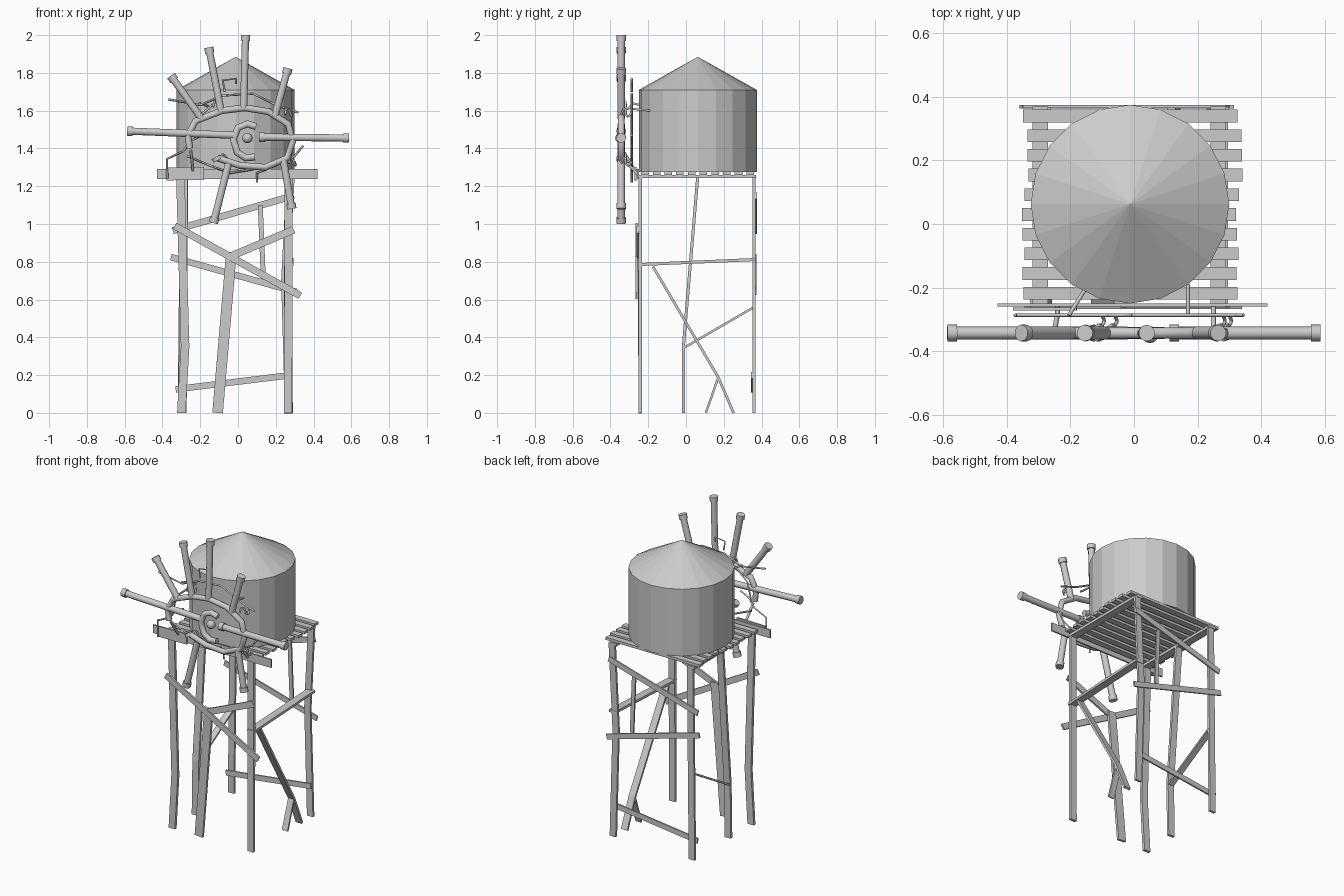
import bpy, bmesh, math, random
from mathutils import Vector

random.seed(4)
X, Y, Z = Vector((1, 0, 0)), Vector((0, 1, 0)), Vector((0, 0, 1))


def finish(name, bm):
    bmesh.ops.recalc_face_normals(bm, faces=bm.faces)
    me = bpy.data.meshes.new(name)
    bm.to_mesh(me)
    bm.free()
    ob = bpy.data.objects.new(name, me)
    bpy.context.collection.objects.link(ob)
    return ob


def board(name, pts, width, thick, side=False):
    """Flat board along a polyline; side boards lie with their width along x."""
    pts = [Vector(p) for p in pts]
    d = (pts[-1] - pts[0]).normalized()
    w = X if side else Y.cross(d).normalized()
    t = w.cross(d).normalized()
    bm = bmesh.new()
    rings = [[bm.verts.new(p + w * a * width / 2 + t * b * thick / 2)
              for a, b in ((-1, -1), (1, -1), (1, 1), (-1, 1))] for p in pts]
    for r, s in zip(rings, rings[1:]):
        for i in range(4):
            j = (i + 1) % 4
            bm.faces.new((r[i], r[j], s[j], s[i]))
    bm.faces.new(rings[0])
    bm.faces.new(rings[-1])
    return finish(name, bm)


def box(name, x0, x1, y0, y1, z0, z1):
    bm = bmesh.new()
    bmesh.ops.create_cube(bm, size=1)
    for v in bm.verts:
        v.co = ((x0 + x1) / 2 + v.co.x * (x1 - x0), (y0 + y1) / 2 + v.co.y * (y1 - y0),
                (z0 + z1) / 2 + v.co.z * (z1 - z0))
    return finish(name, bm)


def pipe(name, pts, r, res=2, kind='POLY'):
    cu = bpy.data.curves.new(name, 'CURVE')
    cu.dimensions = '3D'
    cu.bevel_depth = r
    cu.bevel_resolution = res
    cu.use_fill_caps = True
    if kind == 'POLY':
        sp = cu.splines.new('POLY')
        sp.points.add(len(pts) - 1)
        for p, c in zip(sp.points, pts):
            p.co = (*c, 1)
    else:
        sp = cu.splines.new('BEZIER')
        sp.resolution_u = 4
        sp.bezier_points.add(len(pts) - 1)
        for p, c in zip(sp.bezier_points, pts):
            p.co = c
            p.handle_left_type = p.handle_right_type = 'AUTO'
    ob = bpy.data.objects.new(name, cu)
    bpy.context.collection.objects.link(ob)
    return ob


def front(pts, y):
    return [(x, y, z) for x, z in pts]


# Tank with conical roof
bm = bmesh.new()
N, cx, cy, R = 20, -0.0125, 0.0625, 0.3125
ring = lambda z: [bm.verts.new((cx + R * math.cos(2 * math.pi * i / N),
                                cy + R * math.sin(2 * math.pi * i / N), z)) for i in range(N)]
lo, hi = ring(1.275), ring(1.71)
tip = bm.verts.new((cx, cy, 1.885))
for i in range(N):
    j = (i + 1) % N
    bm.faces.new((lo[i], lo[j], hi[j], hi[i]))
    bm.faces.new((hi[i], hi[j], tip))
bm.faces.new(lo)
finish("tank", bm)

# Deck planks and the beams under them
for i in range(10):
    y = -0.218 + i * 0.062
    dx = random.uniform(-0.012, 0.012)
    box("deck_plank", -0.342 + dx, 0.332 + dx, y - 0.02, y + 0.02, 1.26, 1.277)
for x in (-0.295, 0.265):
    box("deck_beam", x - 0.025, x + 0.025, -0.25, 0.37, 1.243, 1.26)

# Boards on the front edge of the deck
box("front_board", -0.43, 0.42, -0.26, -0.25, 1.238, 1.292)
board("front_patch", [(-0.38, -0.267, 1.265), (-0.18, -0.267, 1.268)], 0.068, 0.01)

# Legs
board("front_left_leg", front([(-0.3, 0), (-0.28, 0.35), (-0.305, 1.25)], -0.243), 0.045, 0.018)
board("front_right_leg", front([(0.265, 0), (0.268, 1.25)], -0.243), 0.043, 0.018)
board("front_middle_leg", [(-0.108, -0.243, 0), (-0.035, -0.248, 0.85)], 0.056, 0.016)
board("back_left_leg", front([(-0.298, 0), (-0.285, 1.25)], 0.36), 0.043, 0.015)
board("back_right_leg", front([(0.27, 0), (0.25, 0.7), (0.278, 1.25)], 0.36), 0.043, 0.015)
board("left_middle_leg", [(-0.295, -0.014, 0), (-0.29, -0.014, 0.35), (-0.29, 0.062, 1.25)], 0.045, 0.016, True)

# Braces on the front and back faces
board("front_long_brace", [(-0.335, -0.262, 0.99), (0.33, -0.262, 0.62)], 0.038, 0.012)
board("front_short_brace", [(-0.06, -0.256, 0.82), (0.295, -0.256, 0.97)], 0.04, 0.012)
board("back_upper_brace", [(-0.345, 0.37, 0.965), (0.295, 0.37, 1.15)], 0.036, 0.01)
board("back_middle_brace", [(-0.355, 0.369, 0.825), (0.31, 0.369, 0.64)], 0.034, 0.01)
board("back_lower_brace", [(-0.33, 0.35, 0.125), (0.28, 0.35, 0.2)], 0.034, 0.01)
board("back_upright", [(0.118, 0.362, 1.1), (0.134, 0.362, 0.71)], 0.026, 0.01)

# Braces on the side faces
board("right_tie", [(0.27, -0.255, 0.785), (0.27, 0.37, 0.812)], 0.05, 0.016, True)
board("right_diagonal", [(0.265, -0.175, 0.775), (0.265, 0.17, 0.19), (0.265, 0.252, 0)], 0.045, 0.014, True)
board("right_prop", [(0.265, 0.17, 0.185), (0.265, 0.105, 0)], 0.04, 0.012, True)
board("left_brace", [(-0.29, -0.01, 0.345), (-0.29, 0.36, 0.56)], 0.04, 0.012, True)

# Pipe wheel: broken rim, inner hook and hub ball
PY = -0.343
pipe("pipe_rim", front([(-0.255, 1.4), (-0.265, 1.47), (-0.225, 1.545), (-0.085, 1.6), (0.035, 1.615),
                        (0.16, 1.595), (0.265, 1.53), (0.29, 1.44), (0.262, 1.35),
                        (0.145, 1.3), (0.01, 1.31), (-0.11, 1.35)], PY), 0.018)
pipe("pipe_hook", front([(0.095, 1.515), (0.05, 1.53), (0.0, 1.51), (-0.025, 1.45),
                         (-0.005, 1.38), (0.04, 1.35), (0.09, 1.355)], PY), 0.019)
bm = bmesh.new()
bmesh.ops.create_uvsphere(bm, u_segments=12, v_segments=8, radius=0.027)
ball = finish("hub_ball", bm)
ball.location = (0.05, PY - 0.005, 1.455)
bpy.context.view_layer.objects.active = ball
ball.select_set(True)
bpy.ops.object.shade_smooth()

# Spoke pipes with flared end collars
spokes = [((0.04, 2.0), (0.03, 1.615)), ((-0.155, 1.935), (-0.09, 1.6)), ((-0.355, 1.785), (-0.195, 1.56)),
          ((0.265, 1.825), (0.195, 1.57)), ((-0.587, 1.492), (-0.02, 1.47)), ((0.587, 1.455), (0.12, 1.46)),
          ((-0.13, 1.005), (-0.05, 1.32)), ((0.285, 1.08), (0.24, 1.34))]


def collar(a, d):
    pipe("spoke_collar", [a, a + d * 0.03], 0.026, 3)


for a, b in spokes:
    a, b = Vector((a[0], PY, a[1])), Vector((b[0], PY, b[1]))
    d = (b - a).normalized()
    pipe("spoke_pipe", [a + d * 0.01, b], 0.02, 3)
    collar(a, d)
collar(Vector((0.112, PY, 1.46)), X)
collar(Vector((-0.118, PY, 1.355)), Vector((0.5, 0, -0.87)) * 0.7)

# Thin wiring behind the wheel
WY = -0.287
for pts in ([(-0.375, 1.24), (-0.375, 1.345), (-0.29, 1.385), (-0.25, 1.44), (-0.19, 1.47)],
            [(-0.37, 1.66), (-0.2, 1.63), (-0.08, 1.68), (0.08, 1.69), (0.2, 1.63), (0.32, 1.59)],
            [(0.345, 1.415), (0.3, 1.36), (0.2, 1.31), (0.1, 1.27), (0.1, 1.22)],
            [(-0.27, 1.36), (-0.15, 1.31), (-0.04, 1.27), (0.08, 1.29)],
            [(-0.07, 1.7), (-0.08, 1.76), (-0.01, 1.77), (-0.01, 1.74)],
            [(-0.27, 1.42), (-0.24, 1.54), (-0.17, 1.6), (-0.1, 1.66)]):
    pipe("thin_wire", front(pts, WY), 0.006, 0)
for x, z in ((-0.13, 1.62), (-0.09, 1.34), (0.25, 1.58), (0.27, 1.32)):
    pipe("curled_wire", [(x, PY, z), (x + 0.01, -0.325, z + 0.03), (x + 0.035, -0.31, z - 0.01),
                         (x + 0.03, WY, z + 0.01)], 0.006, 1, 'BEZIER')

# Stays tying the wiring to the tank
pipe("tank_stay", [(-0.205, -0.287, 1.64), (-0.15, -0.2, 1.62)], 0.006, 1)
pipe("tank_stay", [(0.17, -0.287, 1.61), (0.17, -0.19, 1.6)], 0.006, 1)
pipe("deck_stay", [(-0.25, -0.335, 1.39), (-0.24, -0.28, 1.3), (-0.24, -0.255, 1.27)], 0.008, 1)
pipe("deck_stay", [(0.25, -0.335, 1.34), (0.25, -0.28, 1.29), (0.25, -0.255, 1.26)], 0.008, 1)
